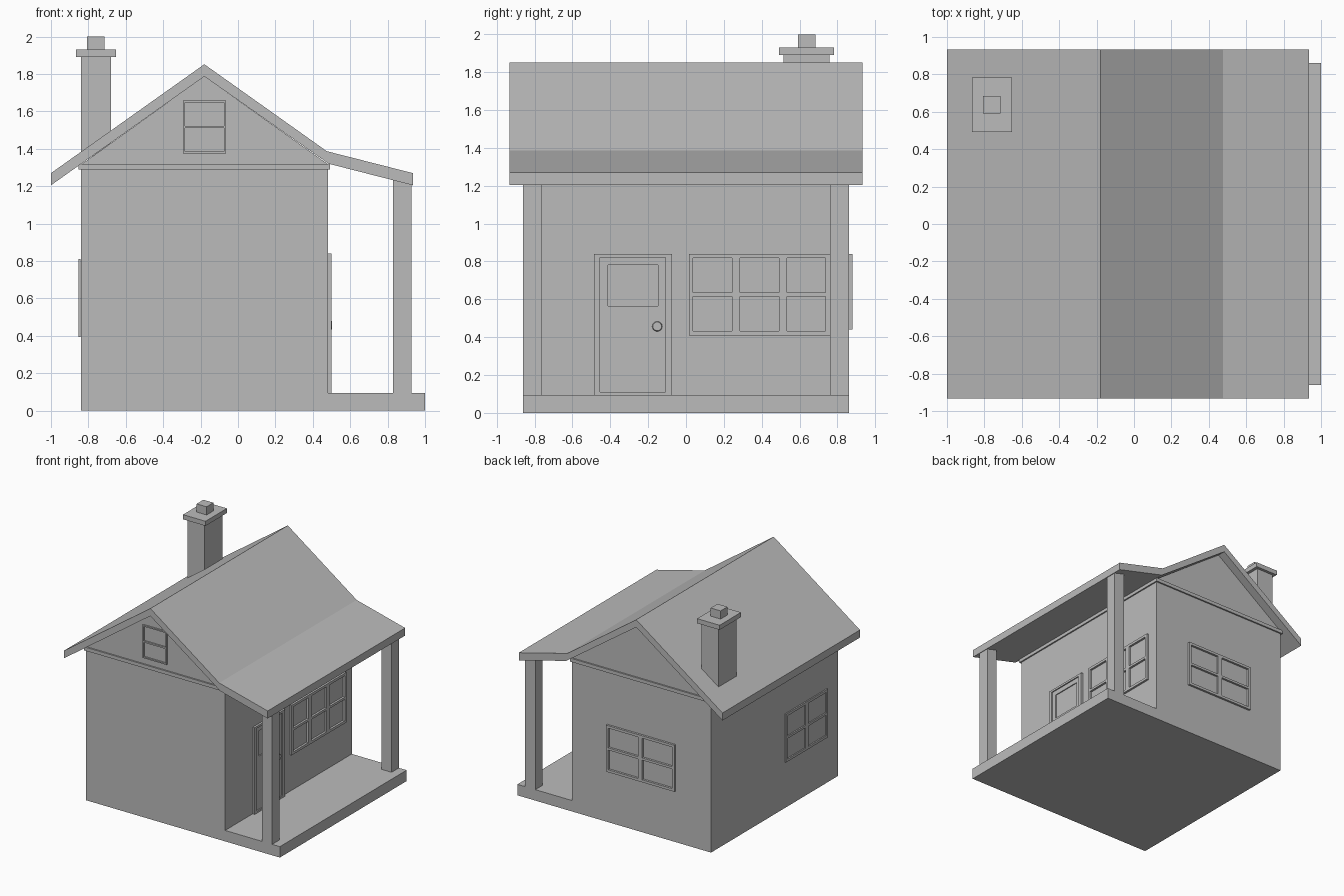
import bpy, bmesh, math
from mathutils import Vector, Matrix

if "Cube" in bpy.data.objects:
    bpy.data.objects.remove(bpy.data.objects["Cube"])

grey = bpy.data.materials.new("plain grey")
grey.diffuse_color = (0.5, 0.5, 0.5, 1)
grey.use_nodes = True
grey.node_tree.nodes["Principled BSDF"].inputs["Base Color"].default_value = grey.diffuse_color


def finish(name, bm):
    mesh = bpy.data.meshes.new(name)
    bm.to_mesh(mesh)
    bm.free()
    mesh.materials.append(grey)
    ob = bpy.data.objects.new(name, mesh)
    bpy.context.collection.objects.link(ob)
    return ob


def prism(name, profile, y0, y1):
    """Extrude an x-z outline along y."""
    bm = bmesh.new()
    face = bm.faces.new([bm.verts.new((x, y0, z)) for x, z in profile])
    ext = bmesh.ops.extrude_face_region(bm, geom=[face], use_keep_orig=True)
    moved = [g for g in ext["geom"] if isinstance(g, bmesh.types.BMVert)]
    bmesh.ops.translate(bm, verts=moved, vec=(0, y1 - y0, 0))
    bmesh.ops.recalc_face_normals(bm, faces=bm.faces)
    return finish(name, bm)


def box(name, x0, x1, y0, y1, z0, z1):
    return prism(name, [(x0, z0), (x1, z0), (x1, z1), (x0, z1)], y0, y1)


def framed(name, origin, u_dir, us, zs, thick):
    """Raised frame with sunken panes; odd intervals of us and zs are panes."""
    bm = bmesh.new()
    o, u = Vector(origin), Vector(u_dir)
    up = Vector((0, 0, 1))
    normal = u.cross(up)
    o = o + normal * 0.002
    grid = [[bm.verts.new(o + u * a + up * z) for z in zs] for a in us]
    bars = []
    for i in range(len(us) - 1):
        for j in range(len(zs) - 1):
            f = bm.faces.new((grid[i][j], grid[i + 1][j],
                              grid[i + 1][j + 1], grid[i][j + 1]))
            if not (i % 2 and j % 2):
                bars.append(f)
    ext = bmesh.ops.extrude_face_region(bm, geom=bars)
    moved = [g for g in ext["geom"] if isinstance(g, bmesh.types.BMVert)]
    bmesh.ops.translate(bm, verts=moved, vec=normal * (thick - 0.002))
    stale = [f for f in bars if f.is_valid]
    if stale:
        bmesh.ops.delete(bm, geom=stale, context='FACES')
    # merge the coplanar bar faces into clean surfaces
    bmesh.ops.dissolve_limit(bm, angle_limit=0.01, verts=bm.verts, edges=bm.edges)
    return finish(name, bm)


def steps(start, end, count, border, bar):
    """Split a length into borders, panes and bars."""
    pane = (end - start - 2 * border - (count - 1) * bar) / count
    out, p = [start, start + border], start + border
    for k in range(count):
        out.append(p + pane)
        p += pane + bar
        if k < count - 1:
            out.append(p)
    return out + [end]


# walls and porch floor in one outline
prism("house_body", [(-0.84, 0), (1.0, 0), (1.0, 0.094), (0.48, 0.094),
                     (0.48, 1.3), (-0.84, 1.3)], -0.86, 0.86)
box("eave_band", -0.853, 0.492, -0.873, 0.873, 1.29, 1.32)
prism("gable", [(-0.84, 1.315), (0.485, 1.315), (-0.18, 1.788)], -0.86, 0.86)

# roof with a flatter porch extension
prism("roof", [(-1, 1.27), (-0.18, 1.852), (0.475, 1.387), (0.935, 1.27),
               (0.935, 1.205), (0.485, 1.32), (-0.18, 1.787), (-1, 1.205)],
      -0.933, 0.933)

# porch posts
for label, side in (("front", -1), ("back", 1)):
    ys = sorted((side * 0.76, side * 0.86))
    box(label + "_porch_post", 0.83, 0.927, ys[0], ys[1], 0.09, 1.23)

# chimney
box("chimney_shaft", -0.84, -0.68, 0.515, 0.758, 1.36, 1.89)
box("chimney_cap", -0.867, -0.653, 0.492, 0.782, 1.89, 1.93)
box("chimney_pot", -0.808, -0.713, 0.592, 0.684, 1.93, 2.0)

# windows
framed("porch_window", (0.48, 0, 0), (0, 1, 0),
       steps(0.015, 0.76, 3, 0.022, 0.042), steps(0.41, 0.84, 2, 0.022, 0.02), 0.02)
framed("back_window", (0, 0.86, 0), (-1, 0, 0),
       steps(-0.145, 0.505, 2, 0.022, 0.04), steps(0.44, 0.84, 2, 0.022, 0.02), 0.02)
framed("left_window", (-0.84, 0, 0), (0, -1, 0),
       steps(0.14, 0.71, 2, 0.022, 0.04), steps(0.395, 0.81, 2, 0.022, 0.02), 0.013)
framed("gable_window", (0, -0.86, 0), (1, 0, 0),
       steps(-0.295, -0.065, 1, 0.011, 0), steps(1.375, 1.658, 2, 0.011, 0.013), 0.015)

# door
framed("door_frame", (0.48, 0, 0), (0, 1, 0),
       [-0.487, -0.455, -0.107, -0.075], [0.094, 0.11, 0.822, 0.84], 0.02)
framed("door_leaf", (0.48, 0, 0), (0, 1, 0),
       [-0.455, -0.412, -0.148, -0.107], [0.11, 0.565, 0.782, 0.822], 0.01)

bm = bmesh.new()
bmesh.ops.create_cone(bm, cap_ends=True, segments=20, radius1=0.028,
                      radius2=0.023, depth=0.016,
                      matrix=Matrix.Translation((0.494, -0.152, 0.457))
                      @ Matrix.Rotation(math.pi / 2, 4, 'Y'))
finish("door_knob", bm)
